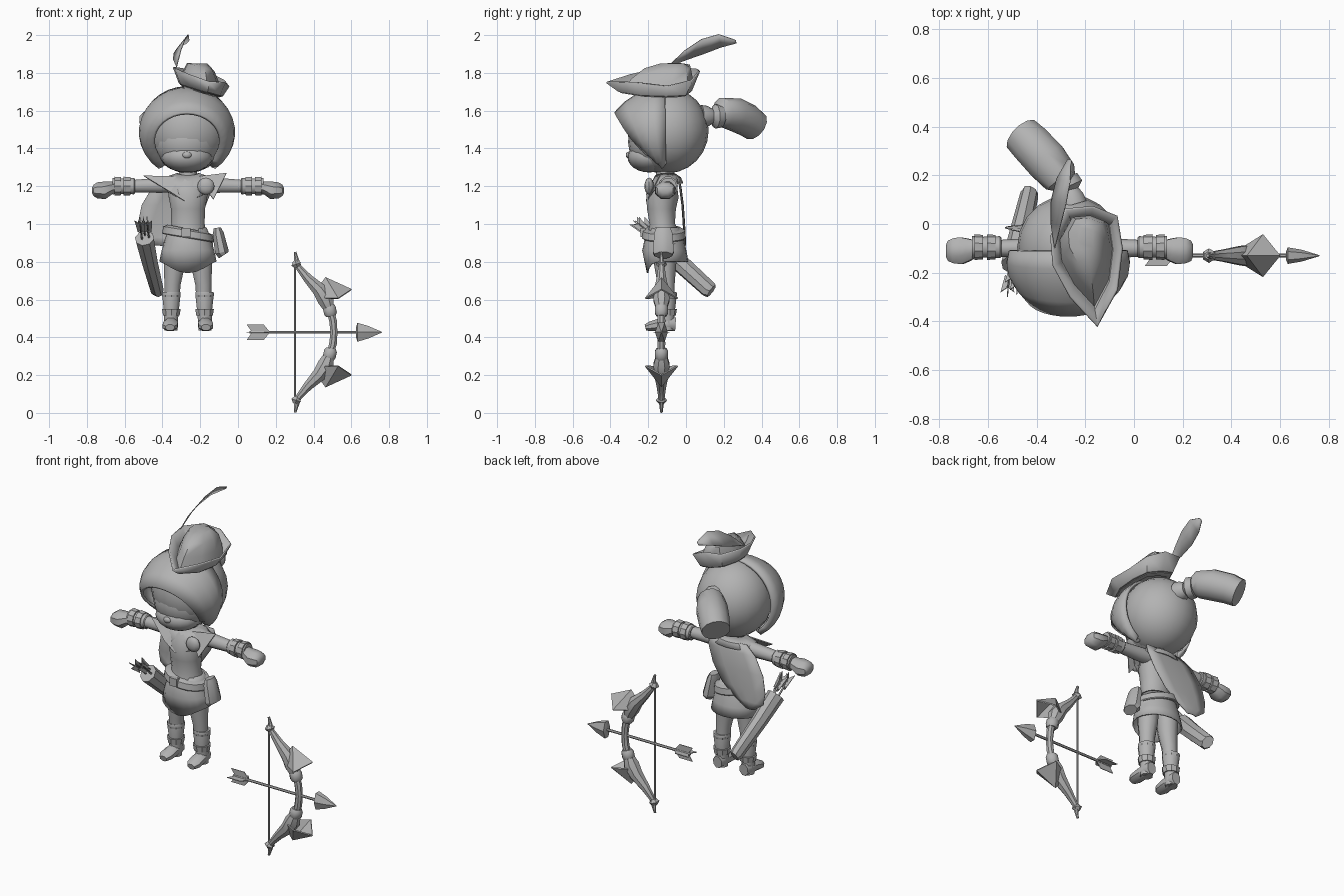
import bpy, math
from mathutils import Vector as V

CX = -0.265            # centre line of the figure
BY, BZ = -0.13, 0.427  # bow plane and its middle height

mat = bpy.data.materials.new("plain grey")
mat.diffuse_color = (0.45, 0.45, 0.45, 1)


def mesh(name, verts, faces, angle=40, thick=0):
    me = bpy.data.meshes.new(name)
    me.from_pydata([tuple(v) for v in verts], [], faces)
    me.materials.append(mat)
    ob = bpy.data.objects.new(name, me)
    bpy.context.collection.objects.link(ob)
    bpy.ops.object.select_all(action='DESELECT')
    bpy.context.view_layer.objects.active = ob
    ob.select_set(True)
    bpy.ops.object.mode_set(mode='EDIT')
    bpy.ops.mesh.select_all(action='SELECT')
    bpy.ops.mesh.normals_make_consistent(inside=False)
    bpy.ops.object.mode_set(mode='OBJECT')
    if angle:
        bpy.ops.object.shade_smooth_by_angle(angle=math.radians(angle))
    if thick:
        m = ob.modifiers.new("thickness", 'SOLIDIFY')
        m.thickness, m.offset = thick, 0
    return ob


def skin(name, rings, caps=True, closed=True, **kw):
    """Bridge rings that have equal point counts."""
    n = len(rings[0])
    verts = [p for r in rings for p in r]
    faces = []
    for i in range(len(rings) - 1):
        for j in range(n if closed else n - 1):
            k = (j + 1) % n
            faces.append((i*n + j, i*n + k, (i+1)*n + k, (i+1)*n + j))
    if caps and closed:
        faces += [tuple(range(n)), tuple(range(len(verts) - n, len(verts)))]
    return mesh(name, verts, faces, **kw)


def loft(name, path, n=10, ref=(0, 1, 0), **kw):
    """Path of (x, y, z, half width, half depth along ref)."""
    c = [V(p[:3]) for p in path]
    rings = []
    for i, p in enumerate(path):
        d = (c[min(i+1, len(c)-1)] - c[max(i-1, 0)]).normalized()
        u = d.cross(V(ref)).normalized()
        v = u.cross(d)
        rings.append([c[i] + u*p[3]*math.cos(2*math.pi*(j+.5)/n)
                      + v*p[-1]*math.sin(2*math.pi*(j+.5)/n) for j in range(n)])
    return skin(name, rings, **kw)


def ball(name, c, r, n=20, m=12):
    rings = []
    for i in range(m + 1):
        t = math.pi * min(max(i / m, 0.01), 0.99)
        rings.append([(c[0] + r[0]*math.sin(t)*math.cos(2*math.pi*j/n),
                       c[1] + r[1]*math.sin(t)*math.sin(2*math.pi*j/n),
                       c[2] + r[2]*math.cos(t)) for j in range(n)])
    return skin(name, rings)


# Head, face and hair
ball("hair_back", (CX, -0.095, 1.495), (0.215, 0.215, 0.225))
ball("face", (-0.27, -0.135, 1.435), (0.178, 0.172, 0.165))
ball("cheeks", (-0.27, -0.195, 1.355), (0.135, 0.115, 0.082))
ball("nose", (-0.27, -0.305, 1.365), (0.025, 0.014, 0.018), 8, 6)
rows = [[], [], [], [], []]
for i in range(25):
    s = i/12 - 1
    f = math.radians(142*s)
    back = V((-0.27 + .237*math.sin(f), -0.11, 1.5 + .222*math.cos(f)))
    front = V((-0.27 + .175*math.sin(f), -0.12 - .255*math.cos(s*math.pi/2)**.8,
               1.44 + .145*math.cos(f)))
    out = V((math.sin(f), -0.3, math.cos(f)))
    for k in range(5):
        t = k/4
        rows[k].append(back.lerp(front, t) + out*0.135*t*(1-t))
skin("fringe", rows, closed=False, thick=0.016)
loft("hair_band", [(-.25, .08, 1.57, .06), (-.26, .115, 1.57, .055), (-.265, .14, 1.57, .04),
                   (-.27, .155, 1.57, .065), (-.285, .185, 1.57, .06)], ref=(0, 0, 1))
loft("ponytail", [(-.275, .165, 1.57, .045), (-.305, .195, 1.59, .08), (-.36, .26, 1.58, .09),
                  (-.42, .325, 1.55, .088), (-.46, .365, 1.52, .082)], n=12, ref=(0, 0, 1))

# Hat: turned-up brim, crown and feather
brim = [(-.15, -.42, 1.75), (-.07, -.27, 1.75), (-.05, -.1, 1.73), (-.07, .03, 1.76),
        (-.17, .07, 1.81), (-.28, .06, 1.82), (-.34, -.05, 1.83), (-.33, -.17, 1.82),
        (-.26, -.3, 1.79)]


def hat_ring(s, z, dy=0, tilt=0.3):
    return [(-.2 + (x + .2)*s, -.12 + (y + .12)*s + dy, z - (x + .2)*s*tilt) for x, y, _ in brim]


skin("hat_brim", [brim, hat_ring(.78, 1.715), hat_ring(.6, 1.70)], caps=False, angle=25, thick=0.01)
skin("hat_crown", [hat_ring(.76, 1.705), hat_ring(.66, 1.78, .03), hat_ring(.5, 1.832, .05),
                   hat_ring(.25, 1.85, .06, 0)], angle=50)
quill = [(-.325, -.1, 1.83, 0), (-.322, 0, 1.895, .025), (-.31, .09, 1.94, .038),
         (-.29, .18, 1.97, .034), (-.265, .265, 1.965, .008)]
skin("feather", [[(x - w*.8, y + w*.2, z - w), (x + w*.8, y - w*.2, z + w)]
                 for x, y, z, w in quill], closed=False, thick=0.004)

# Torso, tunic skirt and belt
loft("neck", [(CX, -.11, 1.2, .05), (CX, -.11, 1.32, .05)])
loft("torso", [(CX, -.12, .93, .105, .095), (CX, -.125, 1.0, .09, .068), (CX, -.13, 1.08, .092, .078),
               (CX, -.125, 1.15, .105, .088), (CX, -.115, 1.21, .11, .07), (CX, -.11, 1.25, .06, .05)], n=16)
skirt = []
for z, rx, ry in ((.98, .095, .075), (.93, .115, .098), (.86, .135, .113), (.8, .148, .124)):
    ring = []
    for j in range(20):
        a = 2*math.pi*j/20
        dip = max(0, -math.sin(a))**3 * .06 if z < .81 else 0
        ring.append((CX + rx*math.cos(a), -.115 + ry*math.sin(a) + dip*.6, z - dip))
    skirt.append(ring)
skin("tunic_skirt", skirt, caps=False, thick=0.008)
skin("belt", [[(CX + .122*k*math.cos(j*math.pi/9), -.117 + .105*k*math.sin(j*math.pi/9),
               z - .022*math.cos(j*math.pi/9)) for j in range(18)]
              for z, k in ((.925, 1.09), (.93, 1.12), (.965, 1.07), (.975, .9))])
loft("buckle", [(CX - .01, -.242, .955, .035), (CX - .01, -.215, .955, .035)], n=4, ref=(0, 0, 1), angle=0)
loft("hip_pouch", [(-.075, -.12, .835, .032, .05), (-.085, -.12, .85, .04, .06),
                   (-.105, -.12, .95, .032, .052), (-.11, -.12, .98, .02, .04)], n=8, angle=30)

# Limbs, mirrored about the centre line
for s, side in ((-1, "left"), (1, "right")):
    def X(d):
        return CX + s*d
    loft(side + "_arm", [(X(.07), -.1, 1.21, .045), (X(.15), -.1, 1.205, .042),
                         (X(.3), -.1, 1.2, .034), (X(.4), -.1, 1.2, .035)])
    loft(side + "_bracer", [(X(.28), -.095, 1.2, .04), (X(.285), -.095, 1.2, .045), (X(.37), -.095, 1.2, .042),
                            (X(.4), -.095, 1.2, .046)])
    for d in (.305, .355):
        loft(side + "_bracer_strap", [(X(d), -.095, 1.2, .05), (X(d + .035), -.095, 1.2, .053)], angle=30)
    loft(side + "_hand", [(X(.385), -.1, 1.198, .032, .036), (X(.415), -.105, 1.19, .038, .05),
                          (X(.445), -.11, 1.178, .05, .06), (X(.48), -.11, 1.178, .046, .055),
                          (X(.5), -.11, 1.178, .032, .045), (X(.508), -.11, 1.178, .015, .025)], n=8)
    loft(side + "_leg", [(X(.07), -.11, .9, .066), (X(.072), -.11, .78, .058),
                         (X(.082), -.105, .68, .045), (X(.085), -.1, .56, .04)])
    loft(side + "_boot_shaft", [(X(.088), -.1, .64, .05), (X(.088), -.1, .63, .052), (X(.088), -.1, .53, .04),
                                (X(.09), -.1, .47, .038), (X(.09), -.1, .435, .036)])
    for z in (.515, .59):
        loft(side + "_boot_strap", [(X(.088), -.1, z, .046), (X(.088), -.1, z + .035, .052)], angle=30)
    loft(side + "_foot", [(X(.09), -.055, .47, .03, .038), (X(.09), -.085, .472, .038, .042),
                          (X(.092), -.14, .467, .042, .036), (X(.095), -.19, .458, .042, .027),
                          (X(.095), -.215, .452, .025, .018)], n=8, ref=(0, 0, 1))

# Shoulder wrap, brooch and hanging cape
skin("shoulder_wrap", [[(CX + rx*math.cos(a), -.11 + ry*math.sin(a), z - drop*max(0, -math.sin(a))**2)
                        for a in [j*math.pi/8 for j in range(16)]]
                       for rx, ry, z, drop in ((.06, .05, 1.265, .01), (.12, .08, 1.245, .05),
                                               (.155, .092, 1.215, .085))],
     caps=False, angle=25, thick=0.008)
mesh("wrap_points", [(-.3, -.15, 1.25), (-.5, -.13, 1.255), (-.36, -.2, 1.17), (-.22, -.15, 1.25),
                     (-.06, -.13, 1.27), (-.13, -.2, 1.13), (-.28, -.21, 1.12)],
     [(0, 1, 2), (3, 4, 5), (0, 2, 6), (0, 6, 3)], angle=0, thick=0.006)
ball("brooch", (-.17, -.195, 1.2), (.045, .025, .045), 12, 8)
cape = [(1.25, -.38, -.13, -.05), (1.2, -.45, -.13, -.035), (1.1, -.51, -.17, -.022),
        (1.0, -.53, -.24, -.015), (.93, -.52, -.33, -.012), (.885, -.46, -.4, -.01)]
skin("cape", [[(a + (b-a)*t, y + .008*math.sin(math.pi*t), z) for t in (0, .25, .5, .75, 1)]
              for z, a, b, y in cape], closed=False, thick=0.005)

# Quiver with arrows
loft("quiver", [(-.425, .135, .645, .03, .04), (-.43, .12, .655, .037, .046), (-.47, -.05, .81, .045, .05),
                (-.495, -.17, .925, .052, .054)], n=8, angle=30)
for dx, dy in ((-.018, -.01), (.02, 0), (0, .03)):
    p, q = V((-.49 + dx, -.15 + dy, .91)), V((-.5 + dx, -.25 + dy, 1.0))
    loft("quiver_arrow", [(*p, .006), (*q, .006)], n=5)
    m, d = p.lerp(q, .5), (q - p)*.2
    for w in (V((.028, 0, 0)), V((0, .02, .022))):
        mesh("quiver_fletching", [m - w*.6, m + d, m + w*.6, q + w + d, q, q - w + d],
             [(0, 1, 4, 5), (1, 2, 3, 4)], angle=0, thick=0.004)

# Bow: grip, string and two mirrored limbs
loft("bow_grip", [(.487, BY, BZ - .12, .02), (.503, BY, BZ - .06, .022), (.508, BY, BZ, .02),
                  (.503, BY, BZ + .06, .022), (.487, BY, BZ + .12, .02)], n=8)
loft("bow_string", [(.302, BY, .02, .006), (.302, BY, .835, .006)], n=6)
for s, end in ((1, "upper"), (-1, "lower")):
    def P(x, y, z):
        return (x, BY + y, BZ + s*z)
    loft(end + "_limb", [(*P(.487, 0, .11), .026), (*P(.465, 0, .17), .046), (*P(.43, 0, .225), .04),
                         (*P(.37, 0, .285), .027), (*P(.32, 0, .345), .018), (*P(.302, 0, .425), .007)], n=8)
    loft(end + "_grip_ring", [(*P(.493, 0, .085), .028), (*P(.49, 0, .1), .037),
                              (*P(.483, 0, .13), .037), (*P(.478, 0, .145), .028)], n=8)
    loft(end + "_limb_ring", [(*P(.315, 0, .345), .018), (*P(.308, 0, .36), .03), (*P(.304, 0, .378), .015)], n=6)
    # folded wing, open on its inner side
    mesh(end + "_limb_wing", [P(.425, 0, .235), P(.465, 0, .288), P(.6, 0, .225),
                              P(.53, -.085, .178), P(.53, .085, .178), P(.46, -.04, .18), P(.46, .04, .18)],
         [(1, 2, 3), (1, 4, 2), (0, 1, 3, 5), (0, 6, 4, 1)], angle=0, thick=0.008)

# Nocked arrow
loft("arrow_shaft", [(.06, BY, BZ, .008), (.65, BY, BZ, .008)], n=6)
loft("arrow_head", [(.625, BY, BZ, .03, .018), (.632, BY, BZ, .058, .034), (.69, BY, BZ, .038, .024),
                    (.762, BY, BZ, .002)], n=6, angle=30)
for a in (0, math.pi/2):
    for s in (-1, 1):
        w = V((0, math.sin(a), math.cos(a)))*s*.042
        mesh("arrow_fletching", [V((x, BY, BZ)) + w*k for x, k in
                                 ((.075, 0), (.17, 0), (.135, 1), (.045, 1))],
             [(0, 1, 2, 3)], angle=0, thick=0.004)
